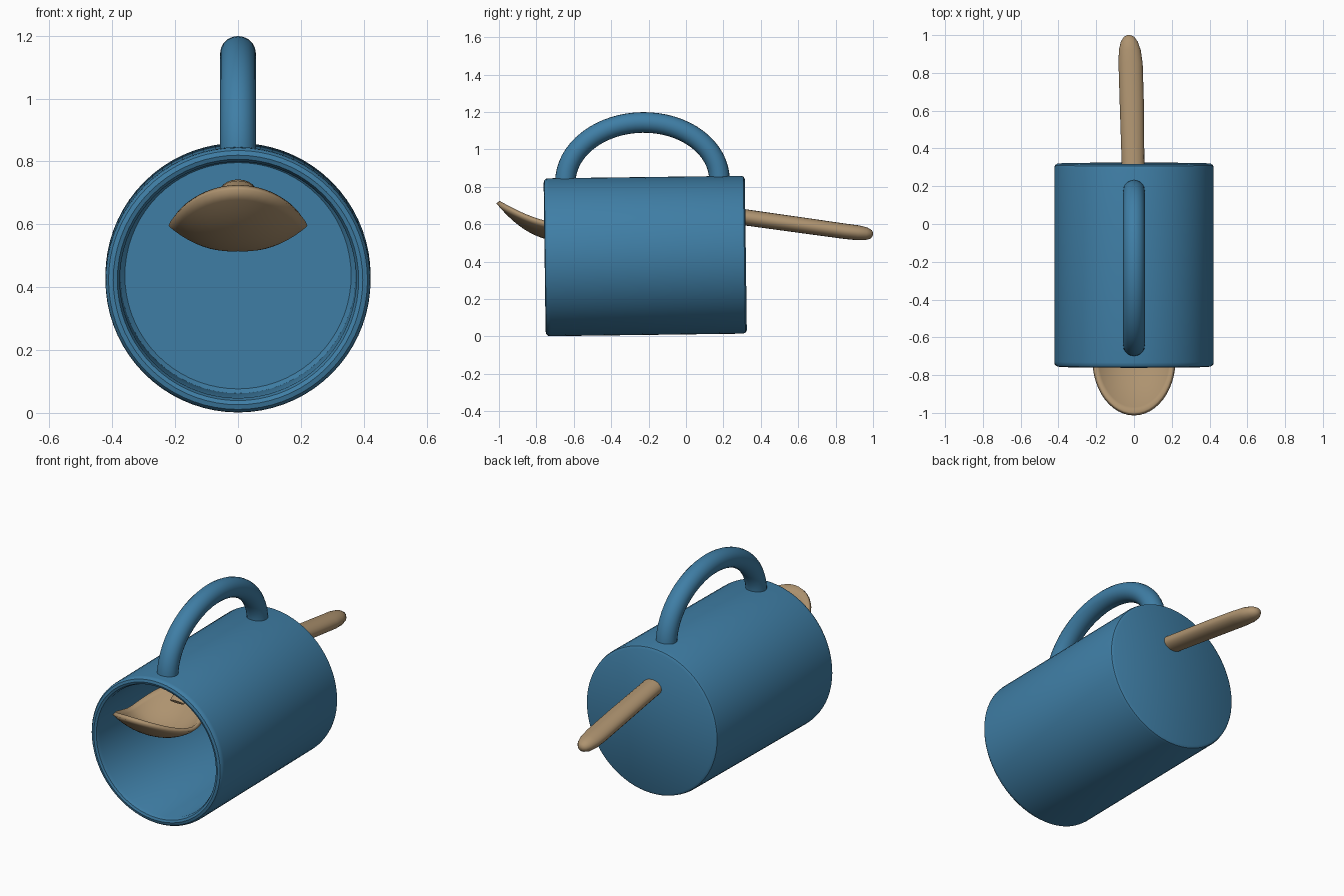
import bpy, bmesh, math
from mathutils import Vector

if "Cube" in bpy.data.objects:
    bpy.data.objects.remove(bpy.data.objects["Cube"])


def material(name, color):
    m = bpy.data.materials.new(name)
    m.diffuse_color = color
    m.use_nodes = True
    m.node_tree.nodes["Principled BSDF"].inputs["Base Color"].default_value = m.diffuse_color
    return m


BLUE = material("blue_glaze", (0.05, 0.21, 0.38, 1))
WOOD = material("wood", (0.42, 0.29, 0.16, 1))


def finish(bm, name, mat, angle=35):
    bmesh.ops.recalc_face_normals(bm, faces=bm.faces)
    me = bpy.data.meshes.new(name)
    bm.to_mesh(me)
    bm.free()
    me.materials.append(mat)
    ob = bpy.data.objects.new(name, me)
    bpy.context.collection.objects.link(ob)
    bpy.ops.object.select_all(action='DESELECT')
    bpy.context.view_layer.objects.active = ob
    ob.select_set(True)
    bpy.ops.object.shade_smooth_by_angle(angle=math.radians(angle))
    return ob


def bridge(bm, rings):
    for a, b in zip(rings, rings[1:]):
        n = len(a)
        for i in range(n):
            j = (i + 1) % n
            bm.faces.new((a[i], a[j], b[j], b[i]))


def sweep(name, stations, mat, n=20):
    """Capped elliptical tube; each station is x, y, z, half width, half height."""
    bm = bmesh.new()
    rings = []
    for k, (x, y, z, w, h) in enumerate(stations):
        p, q = stations[max(k - 1, 0)], stations[min(k + 1, len(stations) - 1)]
        t = Vector((0, q[1] - p[1], q[2] - p[2])).normalized()
        up = Vector((0, -t.z, t.y))
        ring = []
        for i in range(n):
            a = 2 * math.pi * i / n
            ring.append(bm.verts.new(Vector((x + w * math.cos(a), y, z)) + up * h * math.sin(a)))
        rings.append(ring)
    bridge(bm, rings)
    bm.faces.new(rings[0])
    bm.faces.new(rings[-1])
    return finish(bm, name, mat)


# Mug body: profile (radius, position along the axis) turned around y, slightly tilted
profile = [(0.36, 0.49), (0.374, 0.475), (0.376, -0.515), (0.384, -0.533), (0.397, -0.538),
           (0.412, -0.534), (0.42, -0.524), (0.422, -0.51), (0.422, 0.515),
           (0.418, 0.53), (0.405, 0.538)]
bm = bmesh.new()
SEG = 72
rings = [[bm.verts.new((r * math.cos(2 * math.pi * i / SEG), y, r * math.sin(2 * math.pi * i / SEG)))
          for i in range(SEG)] for r, y in profile]
bridge(bm, rings)
bm.faces.new(rings[0])
bm.faces.new(rings[-1])
body = finish(bm, "mug_body", BLUE)
body.location = (0, -0.218, 0.43)
body.rotation_euler.x = 0.013

# Mug handle: half-ellipse arch on top
arch = []
for i in range(33):
    a = math.pi * (1 - i / 32)
    y = -0.233 + 0.412 * math.cos(a)
    z = 0.83 + 0.314 * math.sin(a) + 0.013 * (y + 0.233)
    arch.append((0, y, z, 0.057, 0.055))
sweep("mug_handle", arch, BLUE)

# Spoon handle: runs through the mug base, rounded at the far end
rod = [(0, -0.56, 0.640, 0.045, 0.010), (0, -0.48, 0.680, 0.050, 0.022),
       (0, -0.38, 0.705, 0.055, 0.034), (0, -0.25, 0.703, 0.058, 0.040),
       (-0.003, 0.0, 0.678, 0.060, 0.042), (-0.005, 0.32, 0.636, 0.060, 0.043),
       (-0.012, 0.65, 0.590, 0.064, 0.042), (-0.018, 0.85, 0.562, 0.064, 0.041),
       (-0.022, 0.92, 0.554, 0.058, 0.040), (-0.025, 0.965, 0.549, 0.045, 0.034),
       (-0.026, 0.99, 0.546, 0.028, 0.023), (-0.027, 0.999, 0.545, 0.010, 0.009)]
sweep("spoon_handle", rod, WOOD)


# Spoon bowl: oval dish with a curved rim
def bowl_point(r, a):
    x = 0.207 * r * math.cos(a)
    y = -0.715 + 0.282 * r * math.sin(a)
    rim = 0.61 + 0.117 * (abs(y + 0.70) / 0.3) ** 1.5
    return (x, y, rim - 0.075 * (1 - r ** 2.4))


bm = bmesh.new()
N, M = 48, 10
rings = [[bm.verts.new(bowl_point(k / M, 2 * math.pi * i / N)) for i in range(N)]
         for k in range(1, M + 1)]
bridge(bm, rings)
centre = bm.verts.new(bowl_point(0, 0))
for i in range(N):
    bm.faces.new((centre, rings[0][i], rings[0][(i + 1) % N]))
bowl = finish(bm, "spoon_bowl", WOOD, 50)
if bowl.data.polygons[0].normal.z < 0:
    bowl.data.flip_normals()
solid = bowl.modifiers.new("thickness", 'SOLIDIFY')
solid.thickness = 0.022
solid.offset = -1
